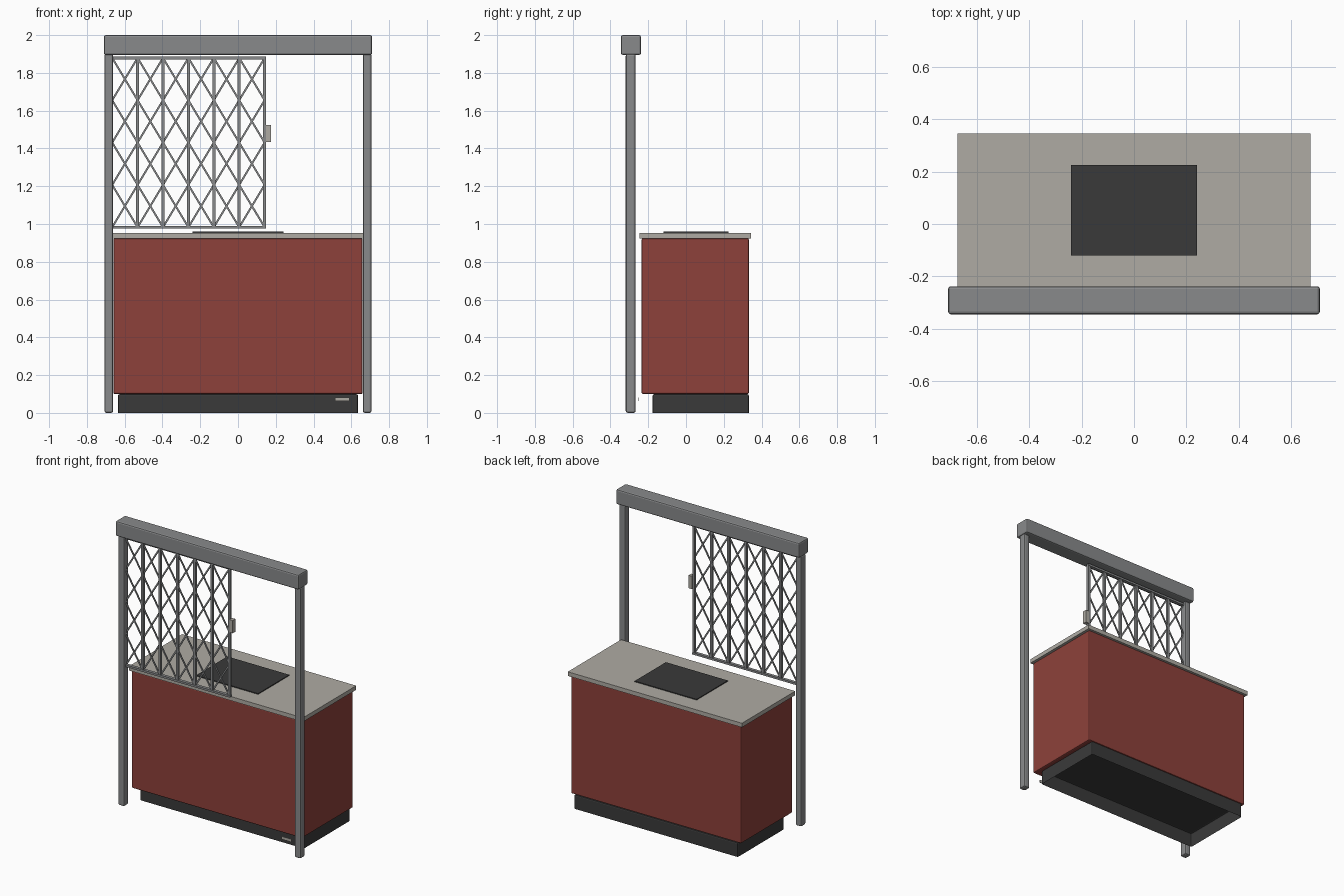
import bpy, bmesh
from math import atan2, hypot
from mathutils import Matrix, Vector

if "Cube" in bpy.data.objects:
    bpy.data.objects.remove(bpy.data.objects["Cube"], do_unlink=True)


def material(name, rgb):
    mat = bpy.data.materials.new(name)
    mat.use_nodes = True
    mat.diffuse_color = (*rgb, 1)
    mat.node_tree.nodes["Principled BSDF"].inputs["Base Color"].default_value = (*rgb, 1)
    return mat


RED = material("brick red", (0.27, 0.053, 0.043))
STEEL = material("steel grey", (0.25, 0.255, 0.26))
STONE = material("warm stone", (0.43, 0.41, 0.37))
DARK = material("charcoal", (0.042, 0.042, 0.042))


def add_box(bm, low, high):
    low, high = Vector(low), Vector(high)
    place = Matrix.Translation((low + high) / 2) @ Matrix.Diagonal((*(high - low), 1))
    bmesh.ops.create_cube(bm, size=1, matrix=place)


def finish(bm, name, mat, bevel=0):
    mesh = bpy.data.meshes.new(name)
    bm.to_mesh(mesh)
    bm.free()
    mesh.materials.append(mat)
    obj = bpy.data.objects.new(name, mesh)
    bpy.context.collection.objects.link(obj)
    if bevel:
        mod = obj.modifiers.new("Bevel", "BEVEL")
        mod.width = bevel
        mod.segments = 2
    return obj


def box(name, low, high, mat, bevel=0):
    bm = bmesh.new()
    add_box(bm, low, high)
    return finish(bm, name, mat, bevel)


# Counter
box("cabinet", (-0.66, -0.235, 0.1), (0.66, 0.333, 0.924), RED, 0.008)
box("countertop", (-0.675, -0.245, 0.924), (0.675, 0.345, 0.953), STONE)
box("cooking_plate", (-0.24, -0.12, 0.953), (0.24, 0.225, 0.959), DARK)

# Plinth, open underneath
bm = bmesh.new()
add_box(bm, (-0.635, -0.177, 0), (0.635, 0.333, 0.099))
bm.normal_update()
under = [f for f in bm.faces if f.normal.z < -0.5]
bmesh.ops.delete(bm, geom=under, context="FACES_ONLY")
finish(bm, "plinth", DARK, 0.008)
box("plinth_plate", (0.513, -0.252, 0.062), (0.59, -0.248, 0.082), STONE)

# Posts and shutter housing
for side, name in ((-1, "right_post"), (1, "left_post")):
    x = side * 0.684
    box(name, (x - 0.023, -0.319, 0), (x + 0.023, -0.267, 1.9), STEEL, 0.01)
box("shutter_housing", (-0.71, -0.345, 1.895), (0.71, -0.238, 2), STEEL, 0.01)

# Folding gate frame
GATE_Y, LEFT, STEP, COLUMNS = -0.293, -0.666, 0.1345, 6
BOTTOM, TOP, ROWS = 0.983, 1.879, 4
RIGHT = LEFT + STEP * COLUMNS
for name, z in (("gate_bottom_rail", BOTTOM), ("gate_top_rail", TOP)):
    box(name, (LEFT, GATE_Y - 0.011, z - 0.007), (RIGHT + 0.008, GATE_Y + 0.011, z + 0.007), STEEL)
bm = bmesh.new()
for i in range(1, COLUMNS + 1):
    x = LEFT + i * STEP
    add_box(bm, (x - 0.008, GATE_Y - 0.009, BOTTOM), (x + 0.008, GATE_Y + 0.009, TOP))
finish(bm, "gate_uprights", STEEL)

# Crossed lattice bars, one layer for each direction
bm = bmesh.new()
rise = (TOP - BOTTOM) / ROWS
for column in range(COLUMNS):
    for row in range(ROWS):
        for slope in (-1, 1):
            centre = Vector((LEFT + (column + 0.5) * STEP, GATE_Y + slope * 0.003,
                             BOTTOM + (row + 0.5) * rise))
            place = (Matrix.Translation(centre)
                     @ Matrix.Rotation(-slope * atan2(rise, STEP), 4, "Y")
                     @ Matrix.Diagonal((hypot(rise, STEP), 0.006, 0.01, 1)))
            bmesh.ops.create_cube(bm, size=1, matrix=place)
finish(bm, "gate_lattice", STEEL)
box("gate_handle", (RIGHT + 0.007, GATE_Y - 0.015, 1.435), (0.174, GATE_Y + 0.015, 1.525), STONE)
